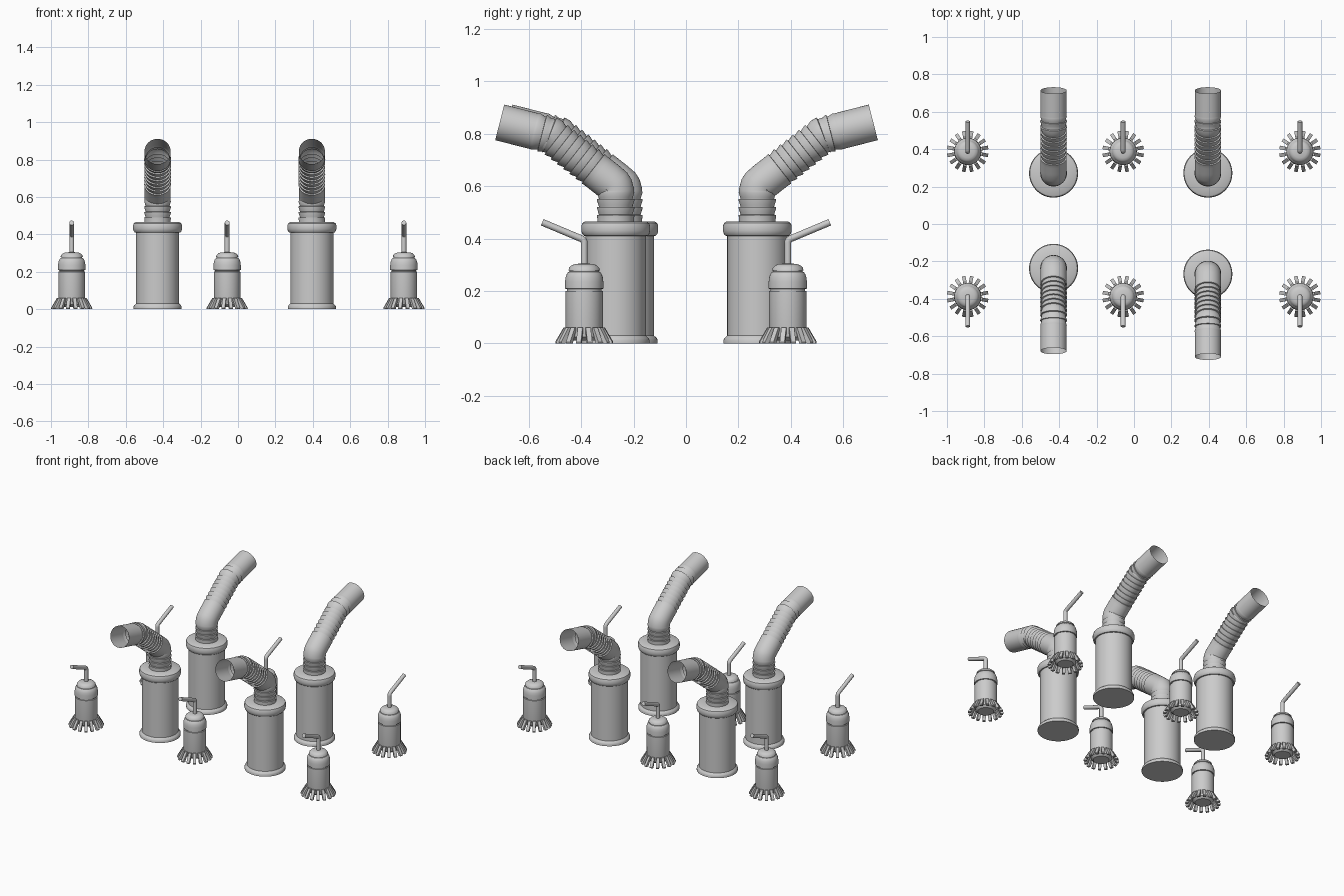
import bpy, bmesh, math
from mathutils import Vector, Matrix

if "Cube" in bpy.data.objects:
    bpy.data.objects.remove(bpy.data.objects["Cube"])


def finish(bm, name, loc, flip=False, angle=35):
    if flip:  # front row faces the other way
        bmesh.ops.transform(bm, matrix=Matrix.Rotation(math.pi, 4, 'Z'), verts=bm.verts)
    me = bpy.data.meshes.new(name)
    bm.to_mesh(me)
    bm.free()
    ob = bpy.data.objects.new(name, me)
    bpy.context.collection.objects.link(ob)
    ob.location = loc
    bpy.ops.object.select_all(action='DESELECT')
    ob.select_set(True)
    bpy.context.view_layer.objects.active = ob
    bpy.ops.object.shade_smooth_by_angle(angle=math.radians(angle))
    return ob


def skin(bm, rings, caps):
    loops = [[bm.verts.new(p) for p in r] for r in rings]
    n = len(loops[0])
    for a, b in zip(loops, loops[1:]):
        for i in range(n):
            j = (i + 1) % n
            bm.faces.new((a[i], a[j], b[j], b[i]))
    if caps:
        bm.faces.new(loops[0][::-1])
        bm.faces.new(loops[-1])


def lathe(profile, n=48):
    bm = bmesh.new()
    ring = [(math.cos(2 * math.pi * i / n), math.sin(2 * math.pi * i / n)) for i in range(n)]
    skin(bm, [[(r * c, r * s, z) for c, s in ring] for r, z in profile], True)
    return bm


def arc_path(corners, trims):
    """Polyline in the YZ plane with rounded corners."""
    pts = [Vector(corners[0])]
    for k, t in enumerate(trims, 1):
        p = Vector(corners[k])
        d0 = (p - Vector(corners[k - 1])).normalized()
        d1 = (Vector(corners[k + 1]) - p).normalized()
        turn = d0.angle(d1)
        rad = t / math.tan((math.pi - turn) / 2)
        start = p - d0 * t
        nrm = (d1 - d0 * d0.dot(d1)).normalized()
        for i in range(17):
            a = turn * i / 16
            pts.append(start + d0 * rad * math.sin(a) + nrm * rad * (1 - math.cos(a)))
    pts.append(Vector(corners[-1]))
    return pts


def at(pts, s):
    for a, b in zip(pts, pts[1:]):
        d = (b - a).length
        if s <= d or b is pts[-1]:
            t = (b - a).normalized()
            return a + t * s, t
        s -= d


def sweep(pts, stations, n, caps):
    bm = bmesh.new()
    rings = []
    for s, r in stations:
        c, t = at(pts, s)
        side = Vector((1, 0, 0))
        up = t.cross(side)
        rings.append([c + side * r * math.cos(2 * math.pi * i / n) + up * r * math.sin(2 * math.pi * i / n)
                      for i in range(n)])
    skin(bm, rings, caps)
    bmesh.ops.recalc_face_normals(bm, faces=bm.faces)
    return bm


def length(pts):
    return sum((b - a).length for a, b in zip(pts, pts[1:]))


# Canister with flared foot and rounded collar
CAN = [(.129, 0), (.129, .013), (.125, .021), (.115, .03), (.115, .41), (.122, .411), (.128, .418),
       (.131, .43), (.131, .448), (.127, .459), (.118, .465), (.05, .466)]
# Bent duct with ribbed sections, open at the mouth
DUCT = arc_path([(0, 0, .46), (0, 0, .65), (0, .334, .843), (0, .442, .843)], [.07, .1])
TOTAL = length(DUCT)
stations = []
for start, count, pitch in ((.03, 3, .03), (.245, 9, .03)):
    for i in range(count):
        s = start + i * pitch
        stations += [(s, .0715), (s + .001, .064), (s + .007, .0655), (s + pitch - .006, .071)]
    stations.append((start + count * pitch, .07))
smooth = [(s, .07) for s in [0, .015] + [.125 + .012 * i for i in range(10)]
          + [.52 + .015 * i for i in range(9)] + [TOTAL]]
stations = sorted(stations + smooth)

for x, y in ((-.43, .272), (.395, .272), (-.43, -.237), (.395, -.268)):
    front = y < 0
    finish(lathe(CAN), "canister", (x, y, 0))
    finish(sweep(DUCT, stations, 40, False), "ribbed_duct", (x, y, 0), front)

# Pump body: housing, domed shoulder and cap
PUMP = [(.05, .012), (.066, .025), (.071, .05), (.071, .2), (.066, .201), (.066, .208), (.073, .209),
        (.073, .235), (.071, .252), (.066, .266), (.060, .273), (.056, .274), (.056, .278), (.060, .279),
        (.057, .289), (.048, .298), (.035, .303), (.01, .305)]
# Outlet hose
HOSE = arc_path([(0, 0, .29), (0, 0, .408), (0, .16, .462)], [.025])
HL = length(HOSE)
hose_st = [(0, .013), (.09, .013)] + [(.093 + .004 * i, .013) for i in range(12)] + [(HL, .013)]


def strainer_feet(count=16):
    bm = bmesh.new()
    # each foot is a splayed bar, (radius, z) outline
    outline = [(.066, .06), (.079, .06), (.111, .006), (.109, 0), (.093, 0)]
    for i in range(count):
        rot = Matrix.Rotation(2 * math.pi * (i + .5) / count, 3, 'Z')
        loops = [[bm.verts.new(rot @ Vector((r, w, z))) for r, z in outline] for w in (-.0095, .0095)]
        bm.faces.new(loops[0])
        bm.faces.new(loops[1][::-1])
        m = len(outline)
        for k in range(m):
            j = (k + 1) % m
            bm.faces.new((loops[0][k], loops[1][k], loops[1][j], loops[0][j]))
    bmesh.ops.recalc_face_normals(bm, faces=bm.faces)
    return bm


for x in (-.889, -.058, .887):
    for y in (.388, -.388):
        finish(lathe(PUMP, 40), "pump_body", (x, y, 0))
        finish(sweep(HOSE, hose_st, 16, True), "outlet_hose", (x, y, 0), y < 0)
        finish(strainer_feet(), "strainer_feet", (x, y, 0))
